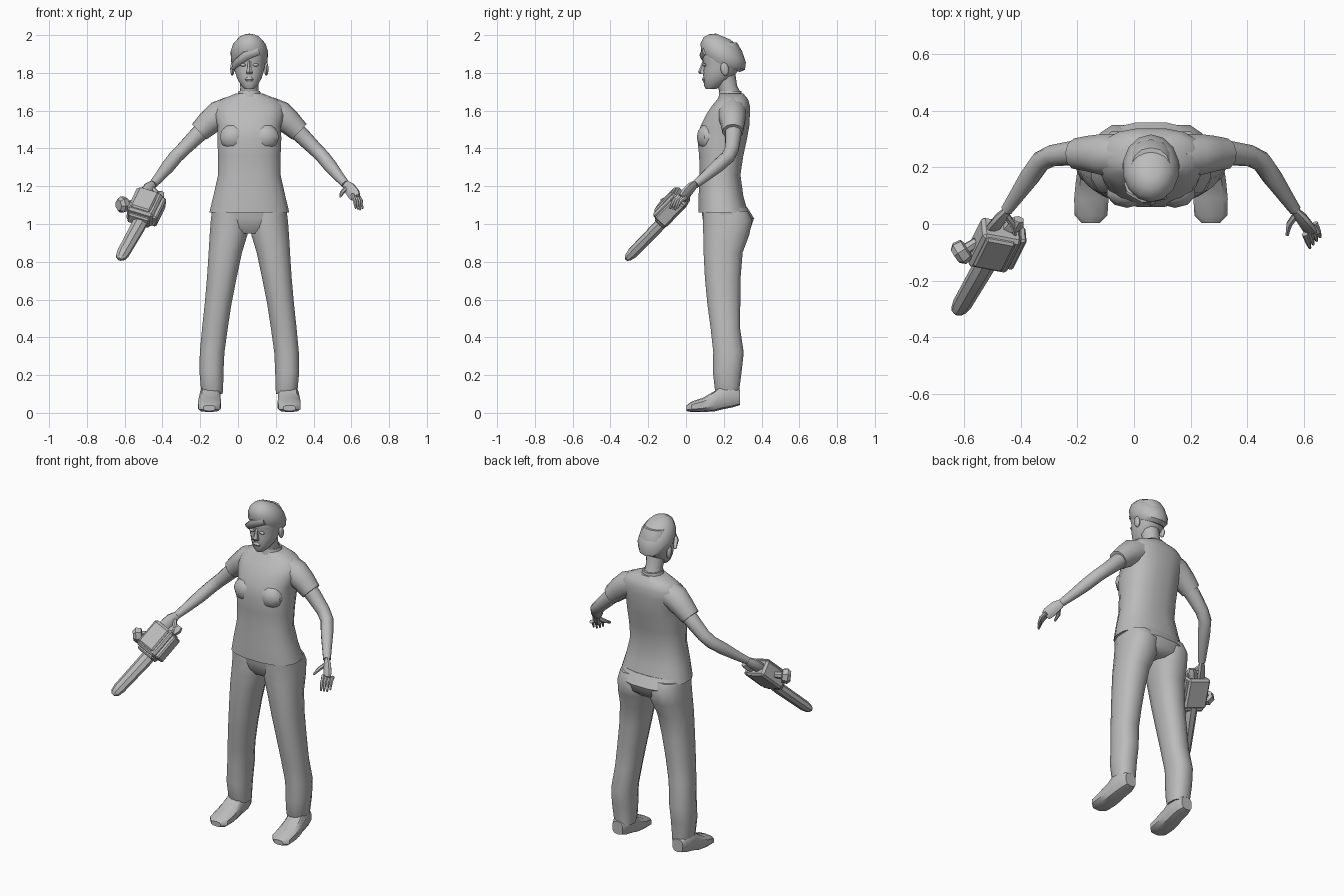
import bpy, bmesh, math
from mathutils import Vector, Matrix

if "Cube" in bpy.data.objects:
    bpy.data.objects.remove(bpy.data.objects["Cube"])

grey = bpy.data.materials.new("plain_grey")
grey.use_nodes = True
COL = (0.5, 0.5, 0.5, 1)
grey.diffuse_color = COL
grey.node_tree.nodes["Principled BSDF"].inputs["Base Color"].default_value = COL

MID = 0.06          # the body's own centre line
SIDES = (("right", -1), ("left", 1))


def finish(name, bm, angle=40):
    bmesh.ops.recalc_face_normals(bm, faces=bm.faces)
    mesh = bpy.data.meshes.new(name)
    bm.to_mesh(mesh)
    bm.free()
    obj = bpy.data.objects.new(name, mesh)
    bpy.context.collection.objects.link(obj)
    mesh.materials.append(grey)
    bpy.context.view_layer.objects.active = obj
    for o in bpy.context.selected_objects:
        o.select_set(False)
    obj.select_set(True)
    bpy.ops.object.shade_smooth_by_angle(angle=math.radians(angle))
    return obj


def loft(name, rings, n=12, power=2.0, angle=40):
    """Skin over rings given as (centre, half axis u, half axis v)."""
    bm = bmesh.new()
    loops = []
    for c, u, v in rings:
        loop = []
        for i in range(n):
            a = math.tau * (i + 0.5) / n
            ca, sa = math.cos(a), math.sin(a)
            x = math.copysign(abs(ca) ** (2 / power), ca)
            y = math.copysign(abs(sa) ** (2 / power), sa)
            loop.append(bm.verts.new(c + u * x + v * y))
        loops.append(loop)
    for a, b in zip(loops, loops[1:]):
        for i in range(n):
            bm.faces.new((a[i], a[(i + 1) % n], b[(i + 1) % n], b[i]))
    bm.faces.new(loops[0])
    bm.faces.new(loops[-1])
    return finish(name, bm, angle)


def stack(name, rows, s=1, axis="z", tilt=0, **kw):
    """Rows are (level, x min, x max, other min, other max), x from the centre line."""
    rings = []
    for lv, x0, x1, q0, q1 in rows:
        x, q, h = MID + s * (x0 + x1) / 2, (q0 + q1) / 2, (q1 - q0) / 2
        c = Vector((x, q, lv)) if axis == "z" else Vector((x, lv, q))
        v = Vector((0, h, -tilt * h)) if axis == "z" else Vector((0, 0, h))
        rings.append((c, Vector(((x1 - x0) / 2, 0, 0)), v))
    return loft(name, rings, **kw)


def sym(rows):
    return [(z, -w, w, a, b) for z, w, a, b in rows]


def tube(name, pts, s=1, n=8, flat=1.0):
    """Round limb through (x from centre line, y, z, radius)."""
    ps = [Vector((MID + s * p[0], p[1], p[2])) for p in pts]
    rings = []
    for i, p in enumerate(ps):
        t = (ps[min(i + 1, len(ps) - 1)] - ps[max(i - 1, 0)]).normalized()
        u = t.cross(Vector((0, 1, 0.3))).normalized()
        rings.append((p, u * pts[i][3], t.cross(u) * pts[i][3] * flat))
    return loft(name, rings, n)


def ball(name, loc, size, rot=(0, 0, 0), seg=10):
    bm = bmesh.new()
    bmesh.ops.create_uvsphere(bm, u_segments=seg, v_segments=6, radius=1)
    m = Matrix.LocRotScale(Vector(loc), Matrix.Rotation(rot[1], 3, "Y") @ Matrix.Rotation(rot[0], 3, "X"), Vector(size))
    bmesh.ops.transform(bm, matrix=m, verts=bm.verts)
    return finish(name, bm)


# Shirt body, collar and hips
stack("shirt", sym([
    (1.06, .215, .065, .33), (1.15, .193, .065, .305), (1.26, .168, .07, .29),
    (1.36, .168, .068, .305), (1.45, .172, .058, .325), (1.52, .17, .075, .337),
    (1.58, .19, .105, .34), (1.625, .185, .135, .34), (1.66, .15, .165, .33),
    (1.69, .075, .18, .305)]), n=16, power=2.5)
stack("collar", sym([(1.67, .068, .17, .30), (1.705, .058, .175, .295)]))
stack("hips", sym([
    (.95, .10, .12, .31), (.98, .17, .10, .345), (1.03, .205, .085, .362),
    (1.09, .2, .08, .325)]), n=16, power=2.4)

# Neck and head
tube("neck", [(0, .25, 1.64, .058), (0, .222, 1.72, .05), (0, .205, 1.80, .055)], n=10)
stack("head", sym([
    (1.715, .024, .105, .16), (1.735, .045, .095, .195), (1.77, .066, .092, .24),
    (1.81, .079, .09, .275), (1.845, .084, .094, .29), (1.87, .088, .088, .30),
    (1.91, .088, .088, .30), (1.96, .07, .115, .27)]), n=14, power=2.2)
stack("hair", sym([
    (1.845, .086, .092, .285), (1.865, .098, .08, .312), (1.905, .101, .077, .317),
    (1.945, .088, .093, .302), (1.975, .062, .125, .272), (1.992, .03, .16, .235)]),
    tilt=.42, n=14)
stack("nose", sym([(1.795, .02, .072, .11), (1.805, .02, .064, .11),
                   (1.83, .012, .075, .11), (1.865, .008, .088, .11)]), n=6)
stack("mouth", sym([(1.754, .016, .09, .12), (1.765, .026, .083, .12),
                    (1.778, .014, .088, .12)]), n=8)
# Fringe swept over the right brow
tube("fringe", [(.05, .10, 1.915, .02), (-.02, .088, 1.89, .026),
                (-.07, .115, 1.85, .022), (-.088, .145, 1.82, .008)], flat=.6)

for side, s in SIDES:
    # Face details
    ball(side + "_ear", (MID + s * .09, .205, 1.82), (.012, .022, .036), (.2, 0))
    ball(side + "_eye", (MID + s * .034, .098, 1.842), (.016, .01, .008))

    # Trouser leg
    stack(side + "_leg", [
        (.10, .14, .25, .16, .285), (.13, .137, .258, .15, .285),
        (.22, .135, .266, .14, .297), (.32, .13, .264, .142, .308),
        (.45, .112, .252, .128, .288), (.58, .092, .238, .11, .29),
        (.72, .064, .226, .097, .292), (.85, .036, .218, .09, .303),
        (.94, .008, .213, .088, .338), (1.02, .0, .207, .086, .355),
        (1.07, .02, .2, .085, .33)], s, n=12, power=2.4)

    # Shoe
    stack(side + "_shoe", [
        (.003, .18, .245, .01, .04), (.03, .152, .272, .004, .06),
        (.09, .148, .274, .004, .08), (.15, .15, .268, .008, .115),
        (.19, .15, .262, .018, .15), (.25, .15, .255, .03, .15),
        (.287, .168, .24, .042, .12)], s, axis="y", n=10, power=3)

    # Sleeve and bust
    tube(side + "_sleeve", [
        (.10, .245, 1.60, .075), (.165, .245, 1.575, .076),
        (.215, .248, 1.535, .066), (.265, .248, 1.488, .056)], s, 10)
    ball(side + "_bust", (MID + s * .085, .115, 1.46), (.075, .058, .07))

    # Arm
    tube(side + "_arm", [
        (.20, .25, 1.54, .05), (.28, .25, 1.465, .044), (.35, .242, 1.395, .038),
        (.39, .222, 1.355, .037), (.43, .165, 1.305, .036), (.475, .10, 1.25, .028),
        (.51, .05, 1.21, .022)], s, 10)

    # Hand with four fingers and a thumb
    tube(side + "_palm", [
        (.505, .055, 1.215, .021), (.53, .025, 1.19, .034),
        (.555, -.01, 1.155, .036), (.562, -.025, 1.14, .028)], s, 8, .55)
    for i in range(4):
        x, y = .545 + i * .012, -.035 + i * .013
        tube(f"{side}_finger_{i + 1}", [
            (x, y, 1.155 - i * .005, .011), (x + .012, y - .032, 1.122, .0095),
            (x + .018, y - .05, 1.082 - .004 * (i % 3), .005)], s, 6)
    tube(side + "_thumb", [(.515, .035, 1.19, .013), (.49, .0, 1.165, .012),
                           (.482, -.04, 1.145, .006)], s, 6)

# Chainsaw axes: along the bar, across the body, out of the face
along = Vector((-.33, -.66, -.68)).normalized()
across = Vector((1, 0, -.1))
across = (across - along * across.dot(along)).normalized()
out = across.cross(along).normalized()
if out.z < 0:
    out = -out
frame = Matrix((across, along, out)).transposed().to_4x4()
frame.translation = Vector((-.495, -.075, 1.09))


def saw_box(name, loc, size, bevel=.012):
    bm = bmesh.new()
    bmesh.ops.create_cube(bm, size=1)
    bmesh.ops.scale(bm, vec=size, verts=bm.verts)
    bmesh.ops.bevel(bm, geom=bm.edges[:], offset=bevel, segments=1, affect="EDGES")
    bmesh.ops.transform(bm, matrix=frame @ Matrix.Translation(loc), verts=bm.verts)
    return finish(name, bm, 25)


def saw_tube(name, rows, n=8, **kw):
    """Rows are (across, along, out, half width, half depth)."""
    rings = [(frame @ Vector(r[:3]), across * r[3], out * r[4]) for r in rows]
    return loft(name, rings, n, angle=25, **kw)


saw_box("saw_body", (0, 0, 0), (.145, .175, .10))
saw_box("saw_side_plate", (.08, 0, -.005), (.03, .16, .075), .008)
saw_box("saw_front_guard", (.0, .088, -.01), (.12, .03, .07), .008)
saw_box("saw_top_cover", (-.005, -.005, .045), (.11, .15, .03), .008)
saw_tube("saw_bar", [(.01, .08, -.02, .04, .03), (.01, .13, -.02, .04, .032),
                     (.0, .34, -.02, .035, .03), (-.002, .375, -.02, .028, .022),
                     (-.002, .39, -.02, .012, .01)])
saw_tube("saw_rear_handle", [(.03, -.08, -.01, .03, .022), (.04, -.115, -.01, .034, .024),
                             (.045, -.14, -.01, .02, .016)], 6)

# Starter knob on the outer side
hub = frame @ Vector((-.065, 0, 0))
knob = Vector((-.63, -.112, 1.10))
path = (knob - hub).normalized()
up = path.cross(Vector((0, 1, 0))).normalized()
fwd = path.cross(up)
loft("saw_knob", [(hub + path * t, up * r, fwd * r) for t, r in (
    (0, .018), (.04, .02), (.045, .04), (.075, .045), (.092, .03))], 7, angle=25)
